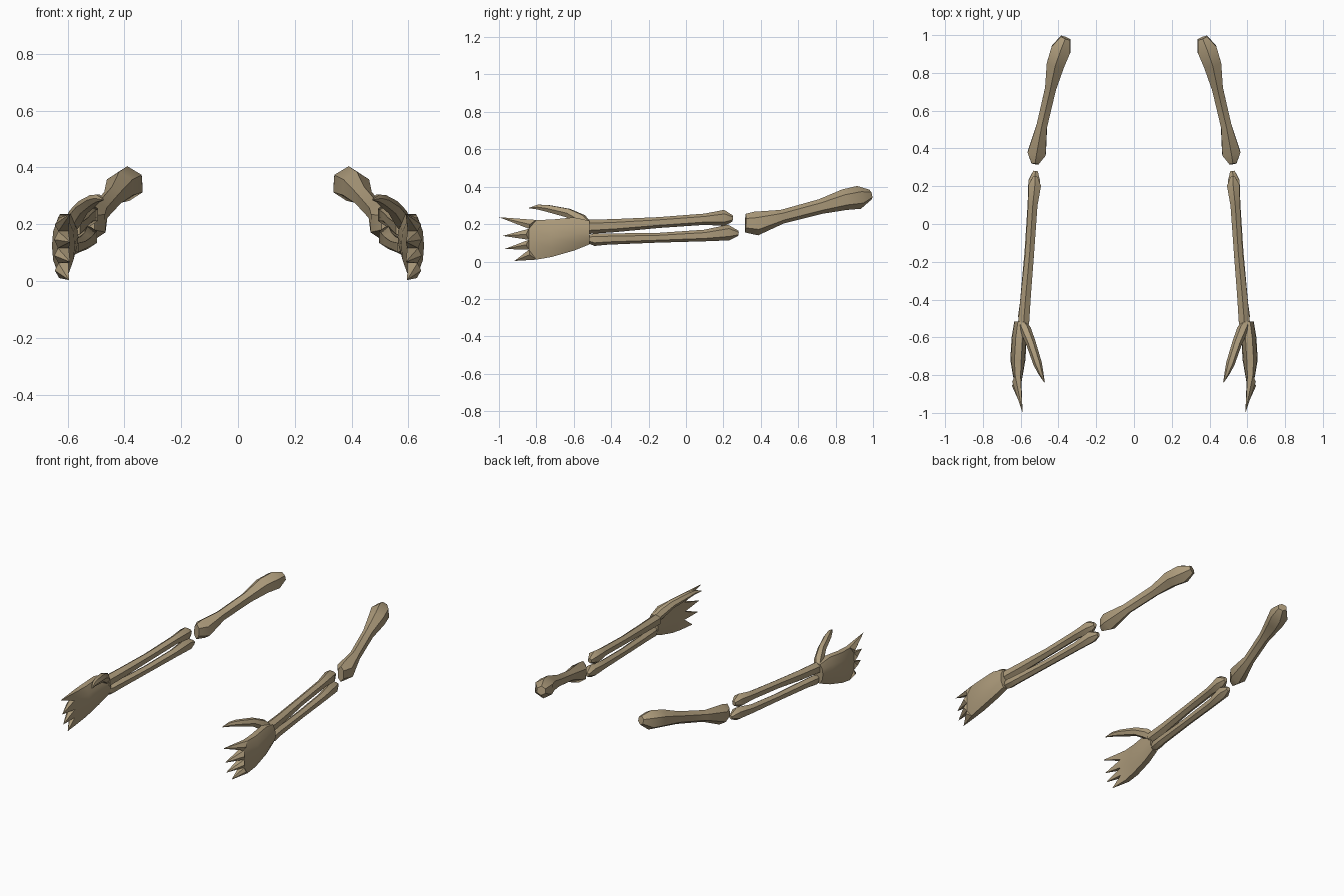
import bpy, bmesh, math
from mathutils import Vector

if "Cube" in bpy.data.objects:
    bpy.data.objects.remove(bpy.data.objects["Cube"])

bone = bpy.data.materials.new("bone")
bone.diffuse_color = (0.42, 0.33, 0.20, 1)
bone.use_nodes = True
bone.node_tree.nodes["Principled BSDF"].inputs["Base Color"].default_value = bone.diffuse_color


def finish(bm, name):
    """Turn the mesh into an object, mirrored to the other arm."""
    bmesh.ops.recalc_face_normals(bm, faces=bm.faces)
    me = bpy.data.meshes.new(name)
    bm.to_mesh(me)
    bm.free()
    me.materials.append(bone)
    ob = bpy.data.objects.new(name, me)
    bpy.context.collection.objects.link(ob)
    ob.modifiers.new("other_arm", 'MIRROR').use_mirror_merge = False
    bpy.ops.object.select_all(action='DESELECT')
    ob.select_set(True)
    bpy.context.view_layer.objects.active = ob
    bpy.ops.object.shade_smooth_by_angle(angle=math.radians(42))


def loft(name, rings, sides=6, turn=0.0):
    """Tube through rings (x, y, z, sideways radius, vertical radius)."""
    bm = bmesh.new()
    pts = [Vector(r[:3]) for r in rings]
    loops = []
    for i, r in enumerate(rings):
        d = (pts[min(i + 1, len(pts) - 1)] - pts[max(i - 1, 0)]).normalized()
        side = d.cross(Vector((0, 0, 1))).normalized()
        up = side.cross(d)
        angles = [turn + math.tau * k / sides for k in range(sides)]
        loops.append([bm.verts.new(pts[i] + side * r[3] * math.cos(a) + up * r[4] * math.sin(a))
                      for a in angles])
    for a, b in zip(loops, loops[1:]):
        for k in range(sides):
            n = (k + 1) % sides
            bm.faces.new((a[k], a[n], b[n], b[k]))
    bm.faces.new(loops[0])
    bm.faces.new(loops[-1])
    finish(bm, name)


# Upper arm bone
loft("upper_arm_bone", [
    (.362, .985, .357, .030, .028), (.386, .925, .343, .060, .062),
    (.415, .845, .330, .054, .056), (.441, .72, .294, .034, .040),
    (.489, .515, .240, .033, .037), (.515, .375, .203, .056, .064),
    (.524, .318, .205, .022, .050)], turn=math.pi / 6)

# Two forearm bones
loft("forearm_bone_upper", [
    (.523, .25, .230, .014, .016), (.525, .205, .233, .038, .043),
    (.536, .10, .226, .029, .030), (.552, -.15, .208, .027, .029),
    (.573, -.38, .192, .031, .035), (.585, -.53, .185, .034, .038)], turn=math.pi / 6)
loft("forearm_bone_lower", [
    (.521, .28, .150, .014, .014), (.528, .228, .155, .036, .042),
    (.540, .10, .139, .027, .031), (.558, -.15, .127, .025, .026),
    (.580, -.42, .120, .028, .030), (.588, -.49, .117, .030, .034),
    (.590, -.52, .120, .018, .022)], turn=math.pi / 6)

# Hand: flattened palm grid whose four end cells run out to pointed fingers
palm = [  # y, centre x, half thickness, bottom z, top z
    (-.515, .598, .036, .092, .218), (-.60, .608, .040, .058, .236),
    (-.72, .615, .040, .024, .224), (-.80, .615, .032, .010, .222)]
tips = [(.595, -.917, .003), (.591, -.97, .067), (.591, -.98, .137), (.590, -1.0, .237)]
profile = (.45, .9, 1, .9, .45)
bm = bmesh.new()
outer, inner = [], []
for y, x, t, z0, z1 in palm:
    last = y == -.80
    for rows, s in ((outer, 1), (inner, -1)):
        rows.append([bm.verts.new((x + s * t * p * (.6 if last and 0 < k < 4 else 1),
                                   y - (.04 if last and 0 < k < 4 else 0),
                                   z0 + (z1 - z0) * k / 4 + (.006 if last and k == 3 else 0)))
                     for k, p in enumerate(profile)])
for rows in (outer, inner):
    for a, b in zip(rows, rows[1:]):
        for k in range(4):
            bm.faces.new((a[k], a[k + 1], b[k + 1], b[k]))
for i in range(len(palm) - 1):
    for k in (0, 4):
        bm.faces.new((outer[i][k], outer[i + 1][k], inner[i + 1][k], inner[i][k]))
for k in range(4):
    bm.faces.new((outer[0][k], outer[0][k + 1], inner[0][k + 1], inner[0][k]))
    tip = bm.verts.new(tips[k])
    o, n = outer[-1], inner[-1]
    # knuckle ridge on the back of each finger
    mid = bm.verts.new((o[k].co + o[k + 1].co) / 2 + Vector((.014, -.015, 0)))
    bm.faces.new((o[k], mid, tip))
    bm.faces.new((mid, o[k + 1], tip))
    bm.faces.new((o[k], o[k + 1], mid))
    bm.faces.new((n[k], n[k + 1], tip))
    bm.faces.new((o[k], n[k], tip))
    bm.faces.new((o[k + 1], n[k + 1], tip))
finish(bm, "hand")

# Thumb
loft("thumb", [
    (.592, -.525, .190, .022, .028), (.574, -.56, .222, .030, .034),
    (.546, -.63, .259, .026, .027), (.510, -.74, .284, .023, .021),
    (.493, -.79, .291, .014, .015), (.474, -.838, .286, .002, .002)])
